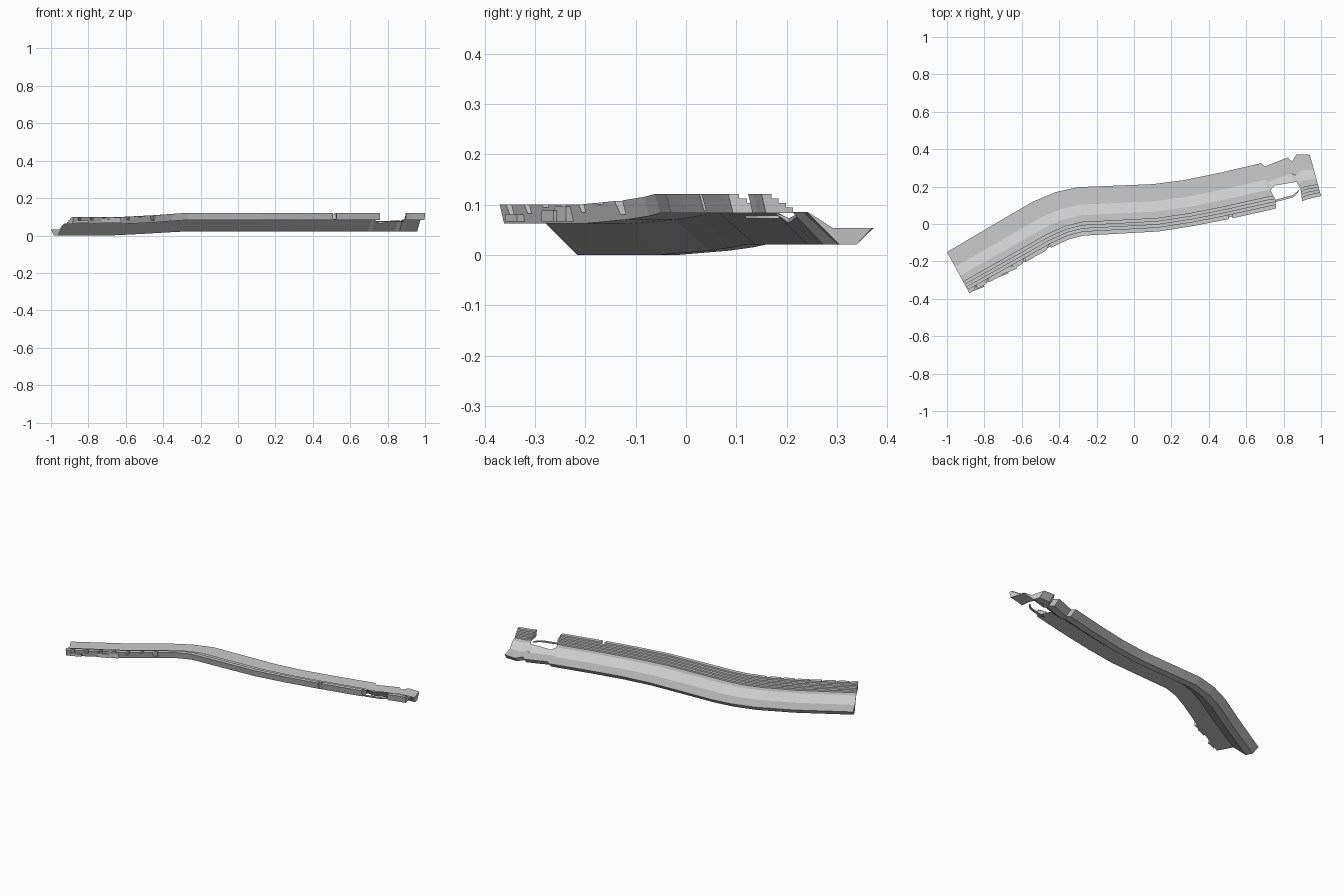
import bpy, bmesh, random
from mathutils import Vector

random.seed(4)
old = bpy.data.objects.get("Cube")
if old:
    bpy.data.objects.remove(old)

stone = bpy.data.materials.new("light_grey_stone")
stone.use_nodes = True
GREY = (0.6, 0.6, 0.6, 1)
stone.diffuse_color = GREY
stone.node_tree.nodes["Principled BSDF"].inputs["Base Color"].default_value = GREY


def finish(bm, name, cutter=False):
    bmesh.ops.recalc_face_normals(bm, faces=bm.faces)
    me = bpy.data.meshes.new(name)
    bm.to_mesh(me)
    bm.free()
    ob = bpy.data.objects.new(name, me)
    bpy.context.collection.objects.link(ob)
    me.materials.append(stone)
    if cutter:
        ob.hide_render = True
        ob.hide_viewport = True
        ob.display_type = 'WIRE'
    return ob


def prism(name, outline, z0, z1, cutter=False):
    bm = bmesh.new()
    low = [bm.verts.new((x, y, z0)) for x, y in outline]
    high = [bm.verts.new((x, y, z1)) for x, y in outline]
    bm.faces.new(low)
    bm.faces.new(high)
    for i in range(len(low)):
        j = (i + 1) % len(low)
        bm.faces.new((low[i], low[j], high[j], high[i]))
    return finish(bm, name, cutter)


# Path stations: back edge x, y and front edge x, y
STATIONS = [
    (-1, -.15, -.88, -.37), (-.72, .015, -.6, -.215), (-.54, .12, -.44, -.125),
    (-.42, .17, -.35, -.083), (-.3, .197, -.27, -.062), (-.15, .203, -.14, -.055),
    (.1, .213, .13, -.04), (.27, .235, .32, -.01), (.45, .272, .5, .025),
    (.68, .325, .735, .077), (.7, .308, .755, .083), (.82, .355, .88, .118),
    (.845, .335, .905, .125), (.87, .373, .93, .133), (.94, .37, 1, .15)]

# Cross-section: share of the width from back to front, height
SECTION = [(0, .033), (.14, 0), (.3, 0), (.58, .062), (.96, .062), (1, .1)]
for k in range(4):
    u, z = .91 - .065 * k, .1 - .009 * k
    SECTION += [(u, z), (u, z - .009)]
SECTION += [(.58, .064), (.36, .033)]


def floor_height(x):
    return .021 * min(1, max(0, (x + .62) / .32))


def place(station, u, z):
    bx, by, fx, fy = station
    x = bx + (fx - bx) * u
    return Vector((x, by + (fy - by) * u, z + floor_height((bx + fx) / 2)))


# Terraced walkway swept along the bend
bm = bmesh.new()
rings = [[bm.verts.new(place(s, u, z)) for u, z in SECTION] for s in STATIONS]
for a, b in zip(rings, rings[1:]):
    for i in range(len(SECTION)):
        j = (i + 1) % len(SECTION)
        bm.faces.new((a[i], a[j], b[j], b[i]))
bm.faces.new(rings[0])
bm.faces.new(rings[-1])
terrace = finish(bm, "terraced_walkway")

# Broken gap in the steps and slot in the front wall
cutters = [
    prism("gap_cutter", [(.73, .18), (.75, .205), (.87, .225), (.89, .19),
                         (.905, .08), (.76, .04), (.757, .13)], -.1, .3, True),
    prism("slot_cutter", [(.515, -.02), (.535, -.02), (.525, .052), (.505, .052)],
          .088, .3, True)]

# Crumbled bites along the lower front lip
for k in range(7):
    x = -.85 + .065 * k
    y = -.353 + .555 * (x + .88)
    r = random.uniform(.014, .028)
    cutters.append(prism("lip_cutter_%d" % k,
                         [(x - r, y - .04 - .5 * r), (x + r, y - .04 + .5 * r),
                          (x + .3 * r, y + .012)],
                         .07 + .012 * (k % 3) + floor_height(x), .3, True))
for c in cutters:
    m = terrace.modifiers.new(c.name, 'BOOLEAN')
    m.operation = 'DIFFERENCE'
    m.solver = 'EXACT'
    m.object = c

# Thin surviving ledge across the gap
prism("broken_ledge", [(.735, .125), (.76, .13), (.85, .155), (.885, .185),
                       (.875, .165), (.85, .142), (.76, .118)], .072, .078)

# Loose chunks on the front lip
for k, x in enumerate((-.83, -.7, -.655)):
    y = -.375 + .555 * (x + .88)
    prism("rubble_%d" % (k + 1), [(x - .03, y - .012), (x + .03, y + .012),
                                  (x + .02, y + .03), (x - .03, y + .005)],
          .066, .08 + .008 * k)
